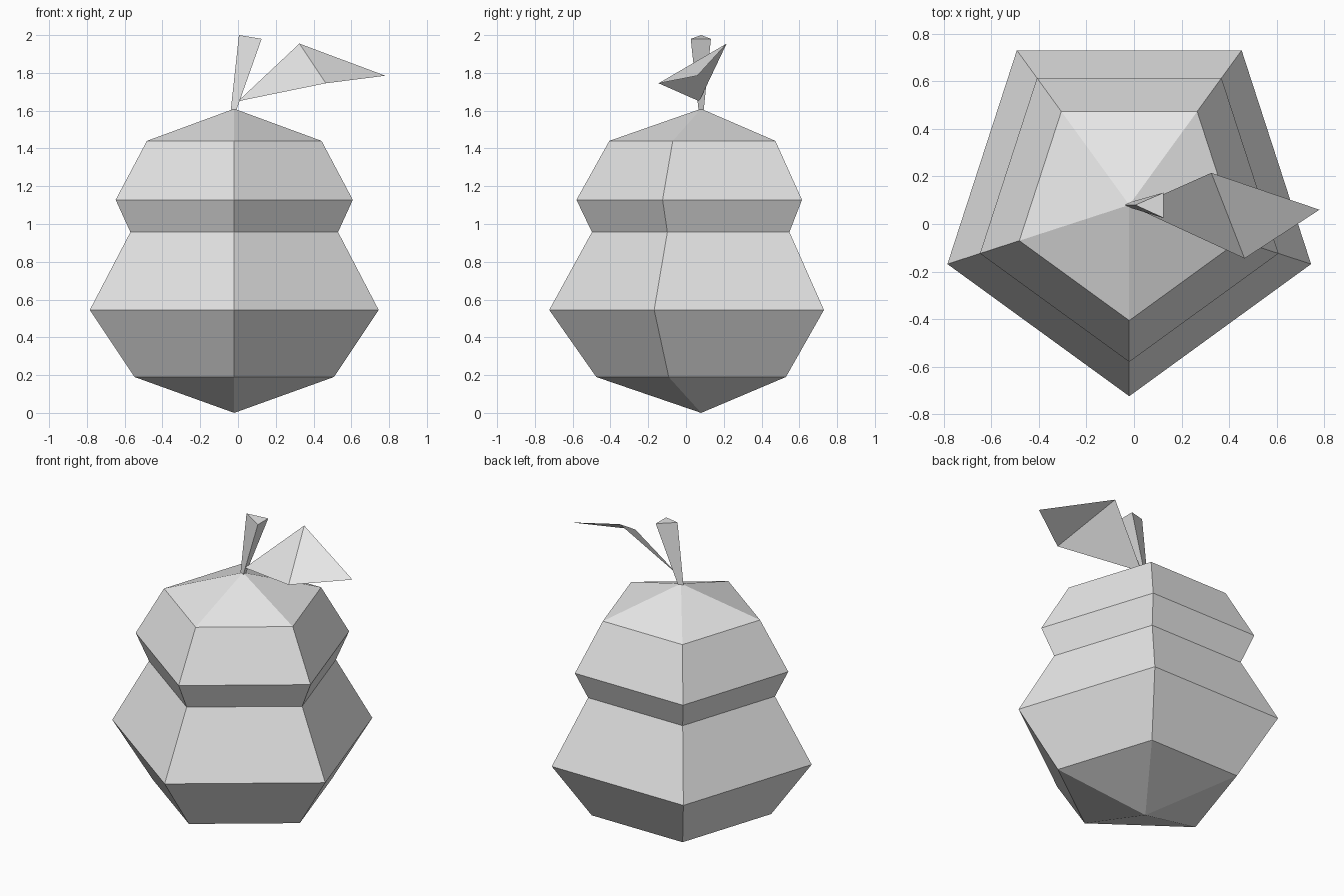
import bpy
import math

if "Cube" in bpy.data.objects:
    bpy.data.objects.remove(bpy.data.objects["Cube"])

SIDES = 5
CX, CY = -0.02, 0.08

grey = bpy.data.materials.new("light grey")
grey.diffuse_color = (0.8, 0.8, 0.8, 1)
grey.use_nodes = True
grey.node_tree.nodes["Principled BSDF"].inputs["Base Color"].default_value = grey.diffuse_color


def add_part(name, verts, faces):
    mesh = bpy.data.meshes.new(name)
    mesh.from_pydata(verts, [], faces)
    mesh.materials.append(grey)
    obj = bpy.data.objects.new(name, mesh)
    bpy.context.collection.objects.link(obj)
    return obj


# Pear body: five-sided rings (radius, height) closed by a point at each end
profile = [(0.555, 0.19), (0.804, 0.545), (0.578, 0.957), (0.66, 1.128), (0.486, 1.44)]
verts = []
for r, z in profile:
    for i in range(SIDES):
        a = -math.pi / 2 + 2 * math.pi * i / SIDES
        verts.append((CX + r * math.cos(a), CY + r * math.sin(a), z))
bottom = len(verts)
verts += [(CX, CY, 0.0), (CX, CY, 1.61)]
top = bottom + 1
last = (len(profile) - 1) * SIDES
faces = []
for i in range(SIDES):
    j = (i + 1) % SIDES
    for k in range(0, last, SIDES):
        faces.append((k + i, k + j, k + SIDES + j, k + SIDES + i))
    faces.append((bottom, j, i))
    faces.append((top, last + i, last + j))
add_part("pear_body", verts, faces)

# Stem: three-sided, flaring and leaning towards +x
stem = [(-0.038, 0.08, 1.605), (-0.008, 0.066, 1.605), (-0.008, 0.094, 1.605),
        (0.005, 0.08, 2.0), (0.125, 0.025, 1.98), (0.125, 0.132, 1.98)]
sides = [(i, (i + 1) % 3, (i + 1) % 3 + 3, i + 3) for i in range(3)]
add_part("stem", stem, sides + [(2, 1, 0), (3, 4, 5)])

# Leaf: thin sheet of two triangles folded across the middle
leaf = [(0.0, 0.07, 1.65), (0.465, -0.145, 1.745), (0.325, 0.215, 1.955), (0.78, 0.06, 1.785)]
add_part("leaf", leaf, [(0, 1, 2), (1, 3, 2)])
